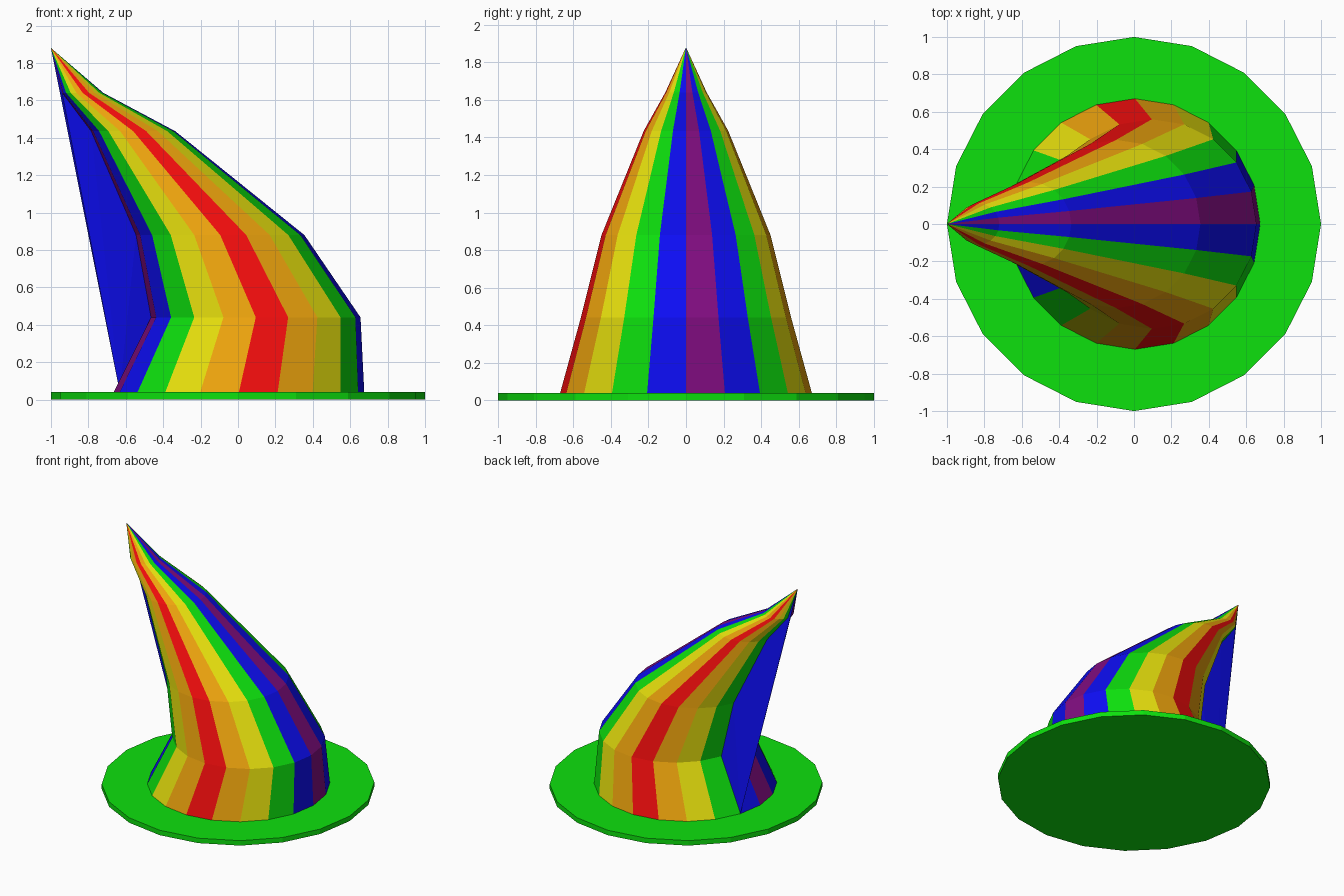
import bpy, bmesh
from math import cos, sin, pi

if "Cube" in bpy.data.objects:
    bpy.data.objects.remove(bpy.data.objects["Cube"])

SIDES = 20


def material(name, rgb):
    m = bpy.data.materials.new(name)
    m.diffuse_color = (*rgb, 1)
    m.use_nodes = True
    m.node_tree.nodes["Principled BSDF"].inputs["Base Color"].default_value = m.diffuse_color
    return m


# stripe colours, from purple to red and back again, twice round the hat
stripes = [material("purple", (0.22, 0.004, 0.22)),
           material("blue", (0.004, 0.004, 0.9)),
           material("green", (0.004, 0.75, 0.004)),
           material("yellow", (0.8, 0.75, 0.004)),
           material("orange", (0.85, 0.37, 0.004)),
           material("red", (0.9, 0.004, 0.004))]

# brim
bpy.ops.mesh.primitive_cylinder_add(vertices=SIDES, radius=1, depth=0.04,
                                    location=(0, 0, 0.02), rotation=(0, 0, 0))
brim = bpy.context.object
brim.name = "brim"
brim.data.materials.append(stripes[2])

# bent cone: (centre x, radius, z) of every ring, closing in a tip
rings = [(0.005, 0.67, 0.04), (0.095, 0.56, 0.44), (-0.095, 0.45, 0.88),
         (-0.56, 0.225, 1.435), (-0.83, 0.11, 1.64)]
bm = bmesh.new()
grid = [[bm.verts.new((cx + r * cos(2 * pi * k / SIDES), r * sin(2 * pi * k / SIDES), z))
         for k in range(SIDES)] for cx, r, z in rings]
tip = bm.verts.new((-1, 0, 1.88))


def add_face(verts, k):
    face = bm.faces.new(verts)
    face.material_index = min(k % 10, 10 - k % 10)


for k in range(SIDES):
    left = [ring[k] for ring in grid]
    right = [ring[(k + 1) % SIDES] for ring in grid]
    if k == 9:
        # rear stripe: flat web fanned from the brim up to the tip
        outline = right + [tip] + left[:0:-1]
        for a, b in zip(outline, outline[1:]):
            add_face((left[0], a, b), k)
        continue
    for i in range(len(grid) - 1):
        add_face((left[i], right[i], right[i + 1], left[i + 1]), k)
    add_face((left[-1], right[-1], tip), k)

mesh = bpy.data.meshes.new("striped_cone")
bm.to_mesh(mesh)
bm.free()
for m in stripes:
    mesh.materials.append(m)
cone = bpy.data.objects.new("striped_cone", mesh)
bpy.context.collection.objects.link(cone)
